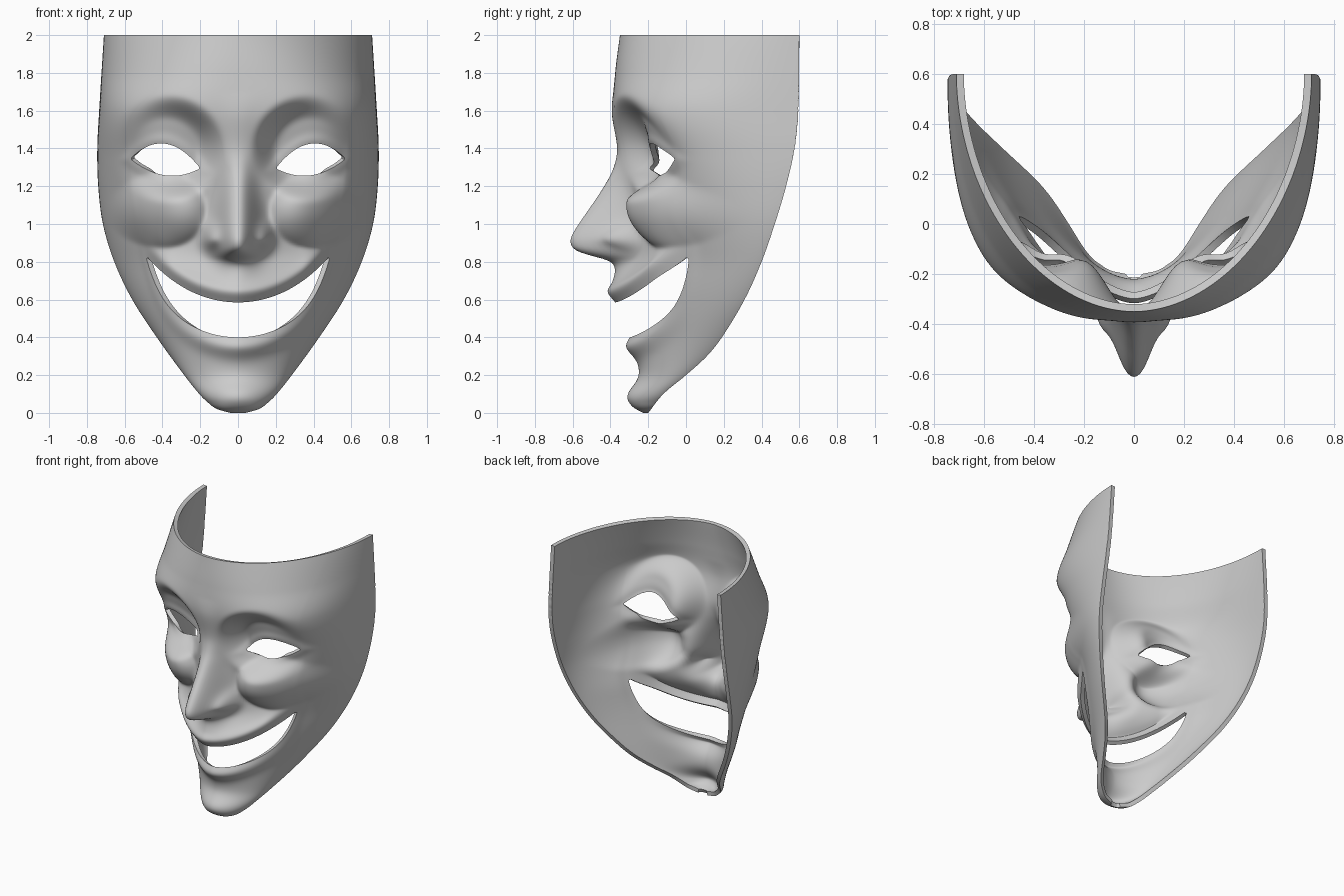
import bpy, bmesh, math
from math import exp, sin, pi

if "Cube" in bpy.data.objects:
    bpy.data.objects.remove(bpy.data.objects["Cube"])


def curve(*pts):
    """Smooth cubic interpolation through (z, value) points."""
    n = len(pts)
    m = []
    for i in range(n):
        a, b = pts[max(i - 1, 0)], pts[min(i + 1, n - 1)]
        m.append((b[1] - a[1]) / (b[0] - a[0]))

    def f(z):
        z = min(max(z, pts[0][0]), pts[-1][0])
        i = 0
        while i < n - 2 and z > pts[i + 1][0]:
            i += 1
        (a, p), (b, q) = pts[i], pts[i + 1]
        h = b - a
        t = (z - a) / h
        return ((2*t**3 - 3*t*t + 1) * p + (t**3 - 2*t*t + t) * h * m[i]
                + (3*t*t - 2*t**3) * q + (t**3 - t*t) * h * m[i + 1])
    return f


def step(a, b, v):
    t = min(max((v - a) / (b - a), 0), 1)
    return t * t * (3 - 2 * t)


def bell(v, s):
    return exp(-(v / s) ** 2)


# Overall shell: half width, rear edge, front line and roundness by height
width = curve((0, .04), (.02, .11), (.06, .165), (.1, .205), (.2, .285), (.4, .43), (.6, .56),
              (.8, .655), (1, .715), (1.2, .74), (1.4, .745), (1.6, .735), (2, .71))
rear = curve((0, -.2), (.1, -.12), (.2, 0), (.3, .11), (.4, .19), (.6, .31), (.8, .40),
             (1, .47), (1.2, .53), (1.4, .575), (1.6, .595), (2, .6))
front = curve((0, -.21), (.03, -.245), (.1, -.25), (.2, -.245), (.3, -.26), (.4, -.275),
              (.55, -.30), (.7, -.315), (.85, -.29), (1, -.27), (1.2, -.29), (1.4, -.34),
              (1.6, -.385), (1.8, -.375), (2, -.35))
power = curve((0, 2), (.2, 1.8), (.4, 1.6), (.6, 1.5), (.8, 1.53), (1.1, 1.95), (1.35, 2.35),
              (1.6, 2.8), (1.8, 2.3), (2, 1.92))
# Nose height and width
nose = curve((.68, 0), (.77, .05), (.81, .11), (.835, .22), (.86, .295), (.89, .327), (.93, .334),
             (1, .30), (1.1, .225), (1.2, .145), (1.3, .07), (1.4, .025), (1.6, .008), (1.7, 0))
nose_width = curve((.7, .1), (.93, .105), (1, .105), (1.2, .085), (1.4, .075), (1.7, .08))


def lip_top(X):
    return .585 + .9 * X * X + .6 * X ** 4


def lip_low(X):
    return .4 + .95 * X * X + 1.2 * X ** 4 + 42 * X ** 8


def eye_hole(x, z):
    s = (abs(x) - .385) / .185
    c, e = 1.32 + .025 * s, 1 - s * s
    return max(z - c - .105 * e, c - .062 * e - z)


def mouth_hole(x, z):
    X = abs(x)
    return max(z - lip_top(X), lip_low(X) - z)


def hole(x, z):
    """Negative inside the eye and mouth openings."""
    return min(eye_hole(x, z), mouth_hole(x, z))


def surface(x, z):
    X, w, p = abs(x), width(z), power(z)
    t = min(X / w, 1)
    y = rear(z) - (rear(z) - front(z)) * max(1 - t ** p, 0) ** (1 / p)
    # nose and nostril wings
    d = nose(z) * exp(-(X / nose_width(z)) ** 2.4)
    d += .11 * bell(X - .138, .042) * bell(z - .92, .07 if z > .92 else .05)
    # eye socket
    q = math.hypot((X - .38) / .29, (z - 1.40) / .27)
    d -= max(.15 - .28 * (X - .2), .01) * (1 - step(.55, 1.08, q))
    d += .015 * bell(eye_hole(x, z) - .01, .035)
    # cheek ball, soft above and outside
    q = ((X - .385) / (.215 if X < .385 else .32)) ** 2 + ((z - 1.06) / (.185 if z < 1.06 else .22)) ** 2
    if q < 1:
        d += .138 * (1 - q) ** (.85 + .6 * step(.4, .65, X) + .5 * step(1.08, 1.26, z))
    # upper lip, lower lip and chin
    a = z - lip_top(X)
    side = 1 - step(.35, .55, X)
    d += (.08 * bell(a - .05, .12) + .025 * bell(a - .06, .04)) * side
    d += .05 * bell(z - lip_low(X) + .05, .055) * bell(X, .35)
    d += .06 * bell(X, .17) * bell(z - .085, .075)
    return y - d * (1 - t ** 6)


def project(v):
    """Slide a vertex onto the outline of an opening."""
    for _ in range(4):
        x, z = v.co.x, v.co.z
        g, h = hole(x, z), 1e-4
        gx = (hole(x + h, z) - hole(x - h, z)) / (2 * h)
        gz = (hole(x, z + h) - hole(x, z - h)) / (2 * h)
        n = max(math.hypot(gx, gz), .2)
        k = max(-.012, min(.012, g / n)) / n
        v.co.x -= k * gx
        v.co.z -= k * gz


# Flat grid in the face outline
NU, NV = 160, 190
bm = bmesh.new()
grid = []
for j in range(NV + 1):
    z = 2 * (j / NV) ** 1.2
    grid.append([bm.verts.new((width(z) * sin((2 * i / NU - 1) * pi / 2), 0, z))
                 for i in range(NU + 1)])
for j in range(NV):
    for i in range(NU):
        bm.faces.new((grid[j][i], grid[j][i + 1], grid[j + 1][i + 1], grid[j + 1][i]))
outer = {v for v in bm.verts if v.is_boundary}

# Openings for eyes and mouth, with the mesh relaxed around them
gone = []
for f in bm.faces:
    c = f.calc_center_median()
    if hole(c.x, c.z) < 0:
        gone.append(f)
bmesh.ops.delete(bm, geom=gone, context='FACES')
rim = [v for v in bm.verts if v.is_boundary and v not in outer]
near = [v for v in bm.verts if not v.is_boundary and hole(v.co.x, v.co.z) < .05]
for v in rim:
    project(v)
for _ in range(6):
    moves = []
    for v in rim + near:
        es = [e for e in v.link_edges if e.is_boundary] if v.is_boundary else v.link_edges
        mean = sum((e.other_vert(v).co for e in es), v.co * 0) / len(es)
        moves.append((v, v.co.lerp(mean, .5)))
    for v, co in moves:
        v.co = co
    for v in rim:
        project(v)

# Raise the relief, then soften it slightly away from the edges
for v in bm.verts:
    v.co.y = surface(v.co.x, v.co.z)
inner = [v for v in bm.verts if not v.is_boundary]
for _ in range(3):
    bmesh.ops.smooth_vert(bm, verts=inner, factor=.5, use_axis_y=True)
for f in bm.faces:
    f.smooth = True

mesh = bpy.data.meshes.new("face_mask")
bm.to_mesh(mesh)
bm.free()
mask = bpy.data.objects.new("face_mask", mesh)
bpy.context.collection.objects.link(mask)

# Shell thickness
solid = mask.modifiers.new("thickness", 'SOLIDIFY')
solid.thickness = .03
solid.offset = -1
bpy.context.view_layer.objects.active = mask
mask.select_set(True)
bpy.ops.object.modifier_apply(modifier=solid.name)
bpy.ops.object.shade_smooth_by_angle(angle=math.radians(60))
